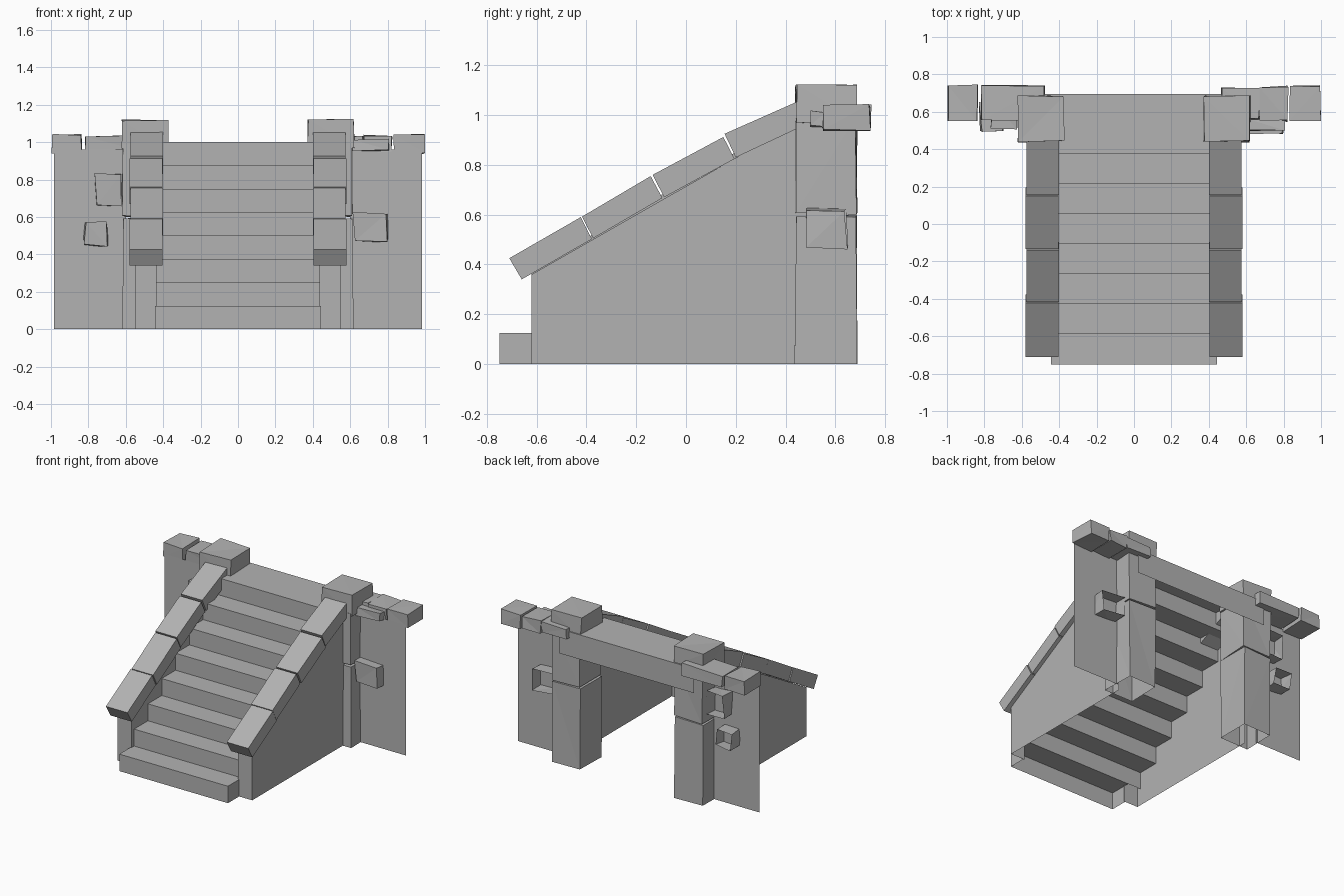
import bpy, bmesh, random
from mathutils import Vector

random.seed(4)
if "Cube" in bpy.data.objects:
    bpy.data.objects.remove(bpy.data.objects["Cube"])

# One plain stone colour
STONE = bpy.data.materials.new("grey stone")
STONE.use_nodes = True
COLOUR = (0.45, 0.45, 0.45, 1)
STONE.diffuse_color = COLOUR
STONE.node_tree.nodes["Principled BSDF"].inputs["Base Color"].default_value = COLOUR


def build(name, faces):
    """Make an object from a list of faces, each a list of corner points."""
    bm = bmesh.new()
    for corners in faces:
        bm.faces.new([bm.verts.new(c) for c in corners])
    bmesh.ops.remove_doubles(bm, verts=bm.verts, dist=0.0005)
    bmesh.ops.recalc_face_normals(bm, faces=bm.faces)
    mesh = bpy.data.meshes.new(name)
    bm.to_mesh(mesh)
    bm.free()
    mesh.materials.append(STONE)
    obj = bpy.data.objects.new(name, mesh)
    bpy.context.scene.collection.objects.link(obj)
    return obj


def stone(name, x, y, z, rough=0.0, missing=None):
    """Rough hewn block; 'missing' is the direction of a face left open."""
    bm = bmesh.new()
    bmesh.ops.create_cube(bm, size=1)
    if missing:
        d = Vector(missing)
        gone = [f for f in bm.faces if f.normal.dot(d) > 0.9]
        bmesh.ops.delete(bm, geom=gone, context="FACES_ONLY")
    for v in bm.verts:
        for axis, (low, high) in enumerate((x, y, z)):
            inward = random.uniform(0, rough)
            if v.co[axis] > 0:
                v.co[axis] = max(low, high) - inward
            else:
                v.co[axis] = min(low, high) + inward
    # Flat floor contact
    for v in bm.verts:
        if v.co.z < 0.03:
            v.co.z = 0
    if rough:
        bmesh.ops.triangulate(bm, faces=bm.faces)
    mesh = bpy.data.meshes.new(name)
    bm.to_mesh(mesh)
    bm.free()
    mesh.materials.append(STONE)
    obj = bpy.data.objects.new(name, mesh)
    bpy.context.scene.collection.objects.link(obj)
    return obj


# Stair dimensions
STEPS = 8
RISE = 0.125
GOING = 0.161
FRONT = -0.75
BACK = 0.695
INNER, OUTER = 0.435, 0.55
WALL_FRONT = -0.62


def rail_height(y):
    return 0.36 + 0.575 * (y - WALL_FRONT)


# Hollow flight of steps: risers, treads and the lip at the rear
faces = []
for i in range(STEPS):
    w = 0.443 if i == 0 else OUTER
    y0 = FRONT + i * GOING
    y1 = BACK if i == STEPS - 1 else y0 + GOING
    z0, z1 = i * RISE, (i + 1) * RISE
    faces.append([(-w, y0, z0), (w, y0, z0), (w, y0, z1), (-w, y0, z1)])
    faces.append([(-w, y0, z1), (w, y0, z1), (w, y1, z1), (-w, y1, z1)])
    if i == 0:
        for s in (-w, w):
            faces.append([(s, y0, 0), (s, WALL_FRONT, 0), (s, WALL_FRONT, z1), (s, y0, z1)])
faces.append([(-OUTER, BACK, 0.82), (OUTER, BACK, 0.82), (OUTER, BACK, 1), (-OUTER, BACK, 1)])
build("steps", faces)

for side, s in (("left", 1), ("right", -1)):
    # Side wall: outer sheet, front return, and inner strip above the treads
    a, b = s * INNER, s * OUTER
    top = rail_height(WALL_FRONT)
    faces = [
        [(b, WALL_FRONT, 0), (b, 0.5, 0), (b, 0.5, 0.98), (b, 0.44, 0.965), (b, WALL_FRONT, top)],
        [(a, WALL_FRONT, 0), (b, WALL_FRONT, 0), (b, WALL_FRONT, top), (a, WALL_FRONT, top)],
    ]
    for i in range(STEPS - 1):
        y0 = max(FRONT + i * GOING, WALL_FRONT)
        y1 = FRONT + (i + 1) * GOING
        z = (i + 1) * RISE
        h0, h1 = rail_height(y0) + 0.02, rail_height(y1) + 0.02
        if h0 > z:
            faces.append([(a, y0, z), (a, y1, z), (a, y1, h1), (a, y0, h0)])
    build(side + "_side_wall", faces)

    # Sloping rail of four slabs: upper edge start, upper edge end, lower end, lower start
    slabs = [
        ((-0.71, 0.425), (-0.423, 0.590), (-0.378, 0.502), (-0.66, 0.34)),
        ((-0.418, 0.592), (-0.142, 0.755), (-0.095, 0.667), (-0.373, 0.505)),
        ((-0.134, 0.760), (0.150, 0.912), (0.195, 0.824), (-0.088, 0.670)),
        ((0.155, 0.925), (0.46, 1.06), (0.52, 0.98), (0.200, 0.830)),
    ]
    for n, outline in enumerate(slabs):
        shift = 0.005 * (n % 2)
        x0, x1 = s * (0.405 - shift), s * (0.58 - shift)
        p = [(x0, y, z) for y, z in outline]
        q = [(x1, y, z) for y, z in outline]
        sides = [[p[k], p[(k + 1) % 4], q[(k + 1) % 4], q[k]] for k in range(4)]
        build(f"{side}_rail_slab_{n + 1}", [p, q] + sides)

    # Pillar in two courses, with a cap
    px = (s * 0.38, s * 0.62)
    stone(side + "_pillar_lower", px, (0.435, 0.69), (0, 0.6), 0.01, (0, 0, -1))
    stone(side + "_pillar_upper", px, (0.435, 0.69), (0.598, 0.99), 0.012)
    stone(side + "_pillar_cap", (s * 0.37, s * 0.625), (0.435, 0.69), (0.965, 1.125), 0.012)

    # Thin wing wall
    build(side + "_wing_wall", [[(s * 0.6, 0.55, 0), (s * 0.985, 0.55, 0),
                                 (s * 0.985, 0.55, 0.96), (s * 0.6, 0.55, 0.96)]])

# Coping stones along the wing walls
COPING = (0.94, 1.04)
stone("left_coping_inner", (0.46, 0.68), (0.55, 0.74), (0.945, 1.035), 0.015)
stone("left_coping_middle", (0.67, 0.83), (0.545, 0.742), COPING, 0.012)
stone("left_coping_end", (0.83, 1.0), (0.545, 0.745), (0.935, 1.045), 0.01)
stone("right_coping_inner", (-0.82, -0.47), (0.55, 0.745), COPING, 0.012)
stone("right_coping_end", (-1.0, -0.83), (0.545, 0.75), (0.935, 1.045), 0.01)

# Stones jutting out of the wings, hollow at the rear
stone("left_jutting_stone", (0.61, 0.81), (0.48, 0.655), (0.46, 0.63), 0.02, (0, 1, 0))
stone("right_jutting_stone_upper", (-0.77, -0.61), (0.5, 0.655), (0.645, 0.845), 0.02, (0, 1, 0))
stone("right_jutting_stone_lower", (-0.83, -0.685), (0.485, 0.655), (0.435, 0.58), 0.02, (0, 1, 0))
# Small ledge stones under the coping beside each pillar
stone("left_ledge_stone", (0.61, 0.81), (0.495, 0.56), (0.95, 1.02), 0.01)
